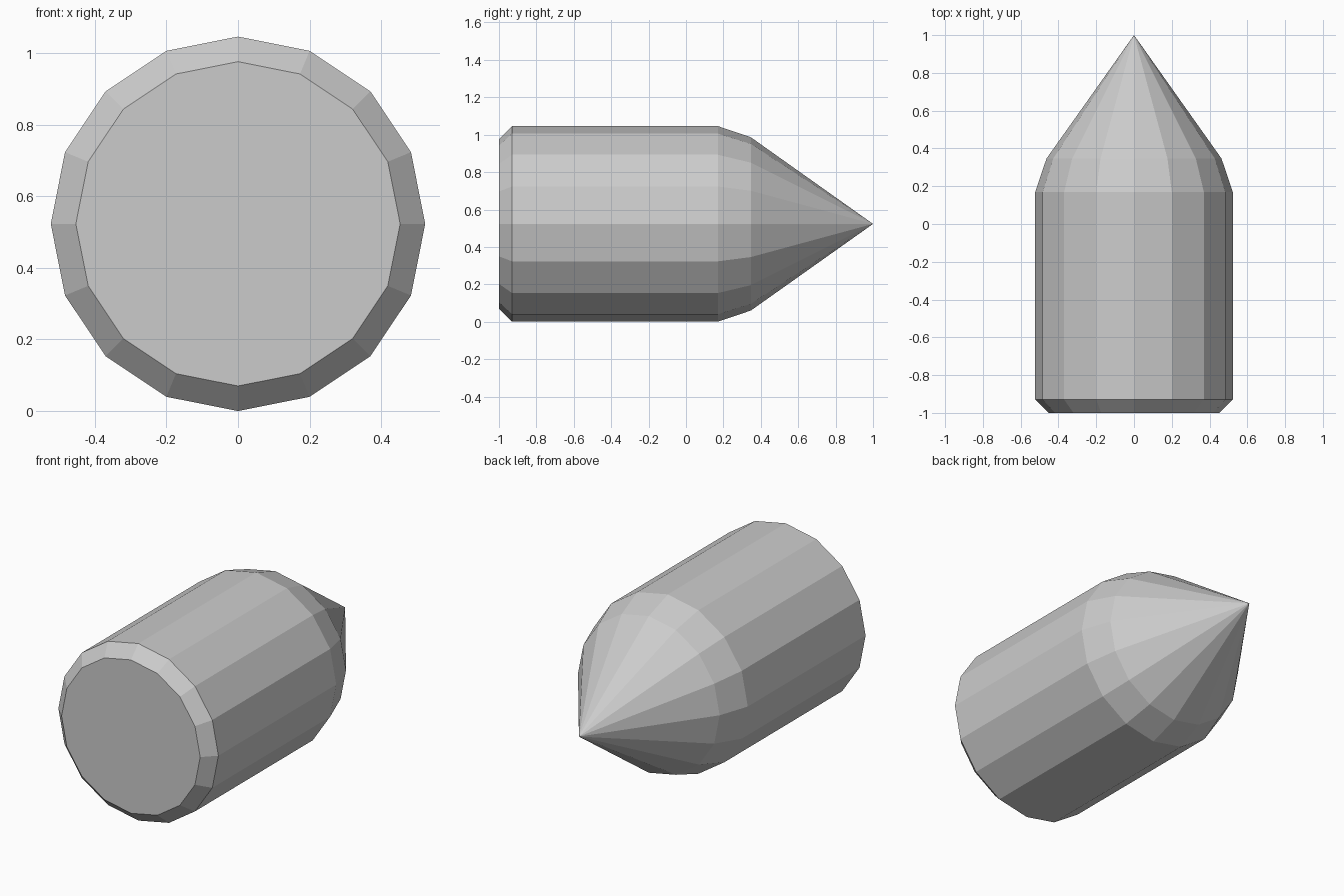
import bpy
import bmesh
from math import cos, sin, tau

if "Cube" in bpy.data.objects:
    bpy.data.objects.remove(bpy.data.objects["Cube"], do_unlink=True)

SIDES = 16
AXIS_HEIGHT = 0.523

grey = bpy.data.materials.new("light_grey")
grey.use_nodes = True
colour = (0.6, 0.6, 0.6, 1)
grey.diffuse_color = colour
grey.node_tree.nodes["Principled BSDF"].inputs["Base Color"].default_value = colour

# Profile along the y axis: (y, radius) for bevelled base, body and shoulder
profile = [(-1.0, 0.453), (-0.93, 0.523), (0.17, 0.523), (0.347, 0.463)]
TIP_Y = 1.0

bm = bmesh.new()
rings = [
    [bm.verts.new((r * cos(tau * i / SIDES), y, AXIS_HEIGHT + r * sin(tau * i / SIDES)))
     for i in range(SIDES)]
    for y, r in profile
]

# Flat base cap
bm.faces.new(rings[0])

# Faceted walls between neighbouring rings
for a, b in zip(rings, rings[1:]):
    for i in range(SIDES):
        j = (i + 1) % SIDES
        bm.faces.new((a[i], a[j], b[j], b[i]))

# Pointed nose
tip = bm.verts.new((0, TIP_Y, AXIS_HEIGHT))
for i in range(SIDES):
    bm.faces.new((rings[-1][i], rings[-1][(i + 1) % SIDES], tip))

bmesh.ops.recalc_face_normals(bm, faces=bm.faces)
mesh = bpy.data.meshes.new("pointed_cylinder")
bm.to_mesh(mesh)
bm.free()
mesh.materials.append(grey)
body = bpy.data.objects.new("pointed_cylinder", mesh)
bpy.context.collection.objects.link(body)
